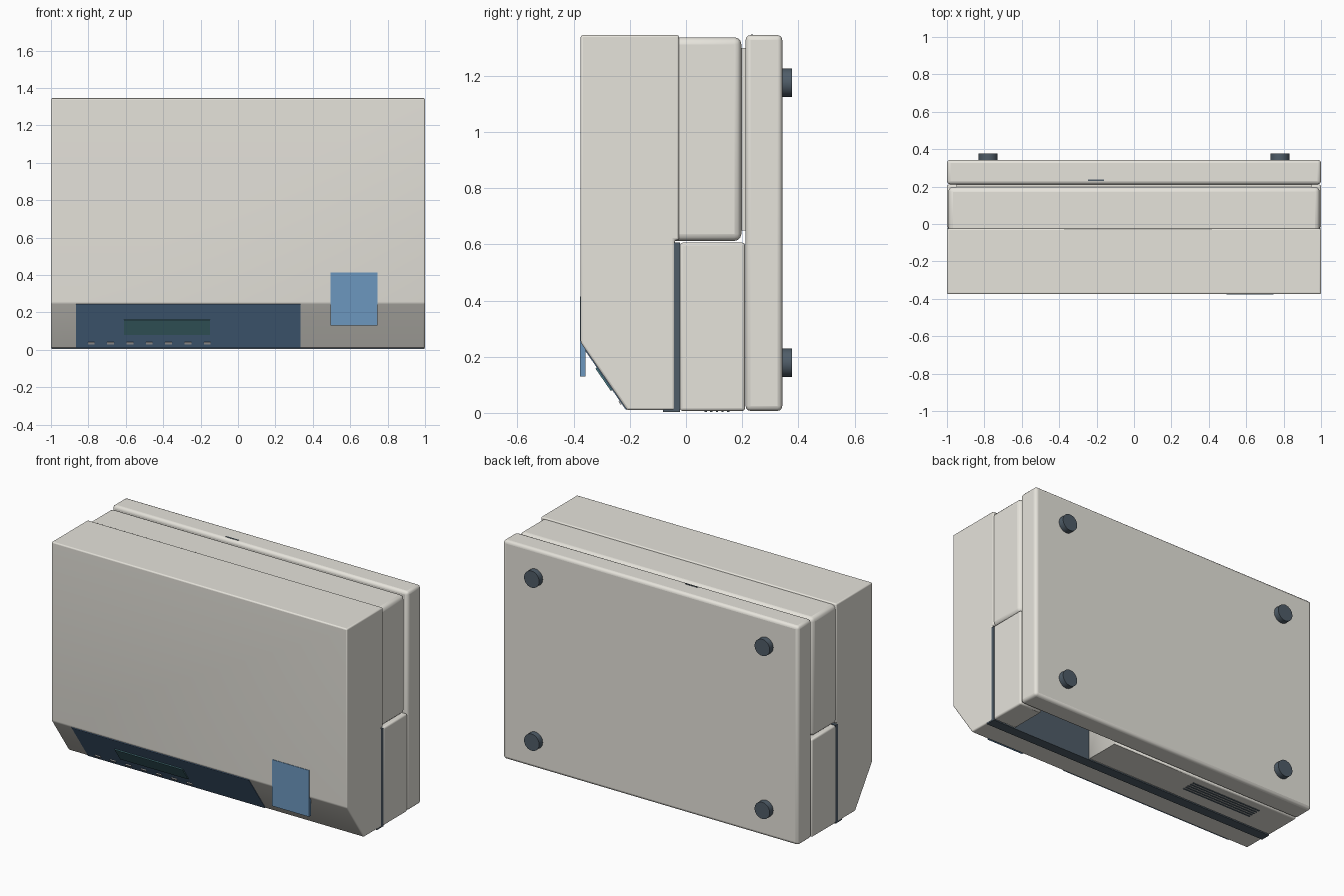
import bpy, bmesh, math
from mathutils import Matrix, Vector

if "Cube" in bpy.data.objects:
    bpy.data.objects.remove(bpy.data.objects["Cube"])


def material(name, rgb):
    m = bpy.data.materials.new(name)
    m.diffuse_color = (*rgb, 1)
    m.use_nodes = True
    m.node_tree.nodes["Principled BSDF"].inputs["Base Color"].default_value = m.diffuse_color
    return m


BEIGE = material("beige", (0.79, 0.77, 0.71))
NAVY = material("navy", (0.11, 0.21, 0.36))
BLUE = material("blue", (0.15, 0.31, 0.52))
DARK = material("dark", (0.08, 0.11, 0.14))
GREEN = material("screen_green", (0.07, 0.19, 0.22))
SILVER = material("silver", (0.6, 0.6, 0.58))


def finish(bm, name, mat, bevel=0):
    bmesh.ops.recalc_face_normals(bm, faces=bm.faces[:])
    me = bpy.data.meshes.new(name)
    bm.to_mesh(me)
    bm.free()
    ob = bpy.data.objects.new(name, me)
    bpy.context.collection.objects.link(ob)
    me.materials.append(mat)
    if bevel:
        b = ob.modifiers.new("bevel", 'BEVEL')
        b.width, b.segments, b.limit_method = bevel, 3, 'ANGLE'
        b.angle_limit = math.radians(25)
    bpy.ops.object.select_all(action='DESELECT')
    ob.select_set(True)
    bpy.context.view_layer.objects.active = ob
    bpy.ops.object.shade_smooth_by_angle(angle=math.radians(35))
    return ob


def box(name, x, y, z, mat, bevel=0):
    bm = bmesh.new()
    size = Vector((x[1] - x[0], y[1] - y[0], z[1] - z[0]))
    mid = Vector((sum(x) / 2, sum(y) / 2, sum(z) / 2))
    bmesh.ops.create_cube(bm, size=1, matrix=Matrix.Translation(mid) @ Matrix.Diagonal((*size, 1)))
    return finish(bm, name, mat, bevel)


def extrude_x(name, profile, x, mat, bevel=0):
    bm = bmesh.new()
    face = bm.faces.new([bm.verts.new((x[0], y, z)) for y, z in profile])
    ext = bmesh.ops.extrude_face_region(bm, geom=[face])["geom"]
    bmesh.ops.translate(bm, vec=(x[1] - x[0], 0, 0),
                        verts=[v for v in ext if isinstance(v, bmesh.types.BMVert)])
    return finish(bm, name, mat, bevel)


# main upper housing with the sloped control face
TOP, BOT = Vector((-0.375, 0.25)), Vector((-0.21, 0.01))
extrude_x("upper_housing", [(-0.375, 1.345), (-0.025, 1.345), (-0.025, 0.615), (-0.04, 0.615),
                            (-0.04, 0.01), BOT, TOP], (-1, 1), BEIGE, 0.01)
box("rear_housing", (-0.993, 0.993), (-0.07, 0.197), (0.612, 1.337), BEIGE, 0.025)

# base slab and the hidden spacer joining it to the housing
box("base_slab", (-1, 1), (0.212, 0.343), (0.007, 1.345), BEIGE, 0.018)
box("base_spacer", (-0.95, 0.95), (0.18, 0.225), (0.65, 1.3), BEIGE)

# front block with the sample opening
block = box("front_block", (-1, 1), (-0.022, 0.21), (0.007, 0.606), BEIGE, 0.01)
cutter = box("opening_cutter", (0.31, 0.85), (-0.1, 0.3), (-0.1, 0.5), BEIGE)
cutter.hide_render = True
cutter.hide_viewport = True
cut = block.modifiers.new("opening", 'BOOLEAN')
cut.operation, cut.object, cut.solver = 'DIFFERENCE', cutter, 'EXACT'

# dark seam plate and its lower lip
box("seam_plate", (-0.998, 0.998), (-0.043, -0.021), (0.008, 0.606), DARK)
box("seam_lip", (-0.998, 0.998), (-0.082, -0.021), (0.004, 0.02), DARK)

# control panel, screen and buttons lying on the slope
along = (BOT - TOP).normalized()
normal = Vector((along.y, -along.x))
if normal.x > 0:
    normal = -normal


def on_slope(name, x, z, lift, mat):
    lo, hi = [TOP + along * ((zz - TOP.y) / along.y) for zz in z]
    extrude_x(name, [lo - normal * 0.004, hi - normal * 0.004,
                     hi + normal * lift, lo + normal * lift], x, mat)


on_slope("control_panel", (-0.865, 0.335), (0.012, 0.245), 0.003, NAVY)
on_slope("screen", (-0.61, -0.15), (0.083, 0.163), 0.009, GREEN)
for i in range(7):
    x = -0.785 + i * 0.1035
    on_slope(f"button_{i + 1}", (x - 0.018, x + 0.018), (0.033, 0.044), 0.008, SILVER)

# blue tab on the lid
box("lid_tab", (0.495, 0.745), (-0.378, -0.357), (0.13, 0.414), BLUE)

# vent slots on the front block, slot on the rear edge
for i in range(5):
    y = 0.07 + i * 0.02
    box(f"vent_slot_{i + 1}", (-0.78, -0.3), (y - 0.004, y + 0.004), (0.003, 0.012), DARK)
box("rear_slot", (-0.245, -0.16), (0.231, 0.239), (1.335, 1.347), DARK)

# four round feet
for sx in (-1, 1):
    for z in (0.178, 1.175):
        bm = bmesh.new()
        bmesh.ops.create_cone(bm, cap_ends=True, segments=32, radius1=0.051, radius2=0.051, depth=0.048,
                              matrix=Matrix.Translation((sx * 0.78, 0.354, z)) @ Matrix.Rotation(math.pi / 2, 4, 'X'))
        finish(bm, f"foot_{'right' if sx > 0 else 'left'}_{'upper' if z > 1 else 'lower'}", DARK)
